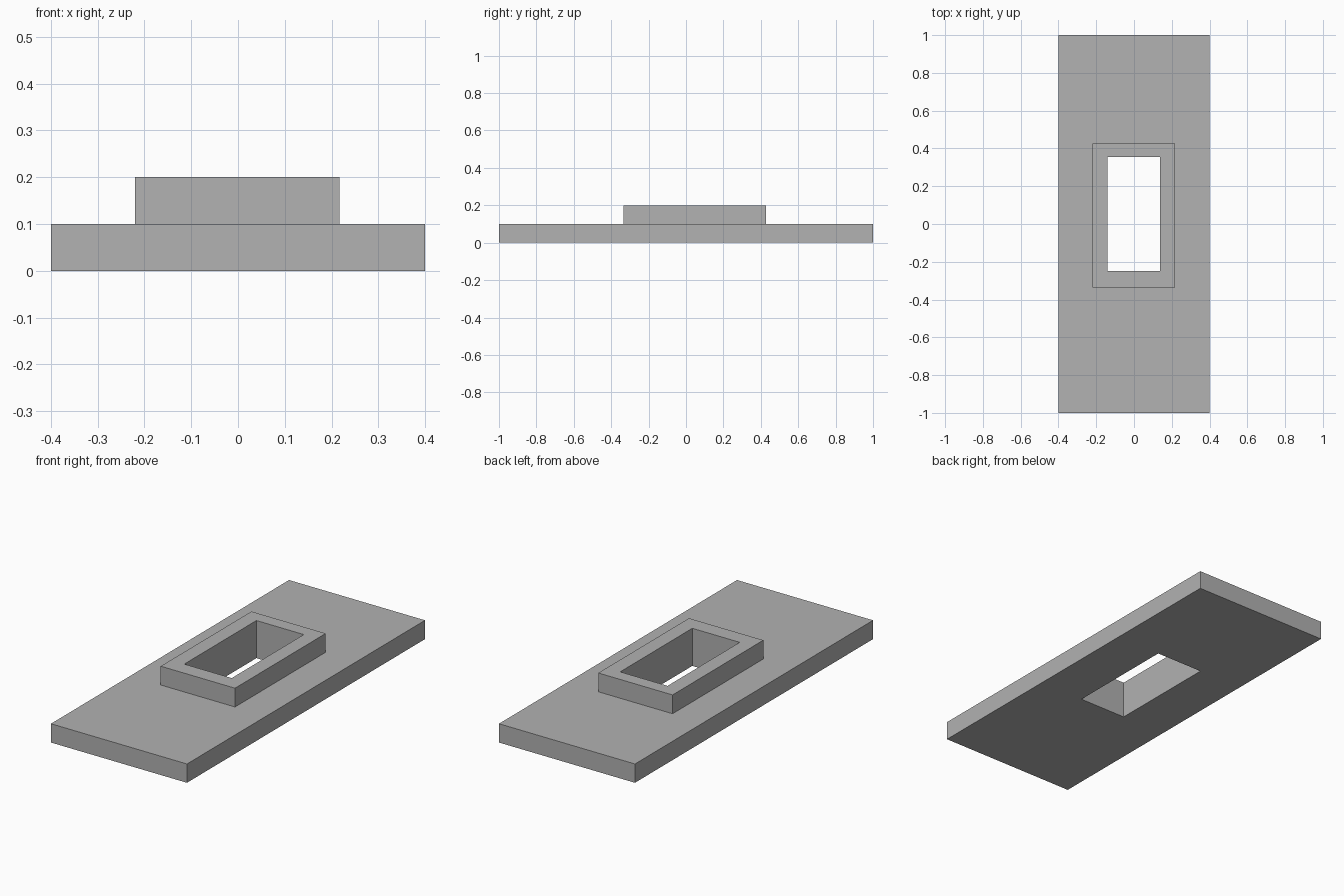
import bpy
import bmesh

cube = bpy.data.objects.get("Cube")
if cube:
    bpy.data.objects.remove(cube, do_unlink=True)

# Single grey material
grey = bpy.data.materials.new("mid_grey")
grey.use_nodes = True
colour = (0.445, 0.445, 0.445, 1)
grey.diffuse_color = colour
grey.node_tree.nodes["Principled BSDF"].inputs["Base Color"].default_value = colour

# Rectangles as (x min, x max, y min, y max)
PLATE = (-0.4, 0.4, -1.0, 1.0)
COLLAR = (-0.22, 0.217, -0.335, 0.427)
HOLE = (-0.141, 0.138, -0.25, 0.356)
PLATE_TOP, COLLAR_TOP = 0.1, 0.2


def add_ring(bm, rect, z):
    x0, x1, y0, y1 = rect
    return [bm.verts.new((x, y, z)) for x, y in ((x0, y0), (x1, y0), (x1, y1), (x0, y1))]


# Plate, raised collar and through opening as one closed shell of bridged rings
bm = bmesh.new()
rings = [add_ring(bm, rect, z) for rect, z in (
    (HOLE, 0), (PLATE, 0), (PLATE, PLATE_TOP),
    (COLLAR, PLATE_TOP), (COLLAR, COLLAR_TOP), (HOLE, COLLAR_TOP))]
for a, b in zip(rings, rings[1:] + rings[:1]):
    for i in range(4):
        j = (i + 1) % 4
        bm.faces.new((a[i], a[j], b[j], b[i]))
bmesh.ops.recalc_face_normals(bm, faces=bm.faces)

mesh = bpy.data.meshes.new("plate_with_collar")
bm.to_mesh(mesh)
bm.free()
mesh.materials.append(grey)
bpy.context.collection.objects.link(bpy.data.objects.new("plate_with_collar", mesh))
